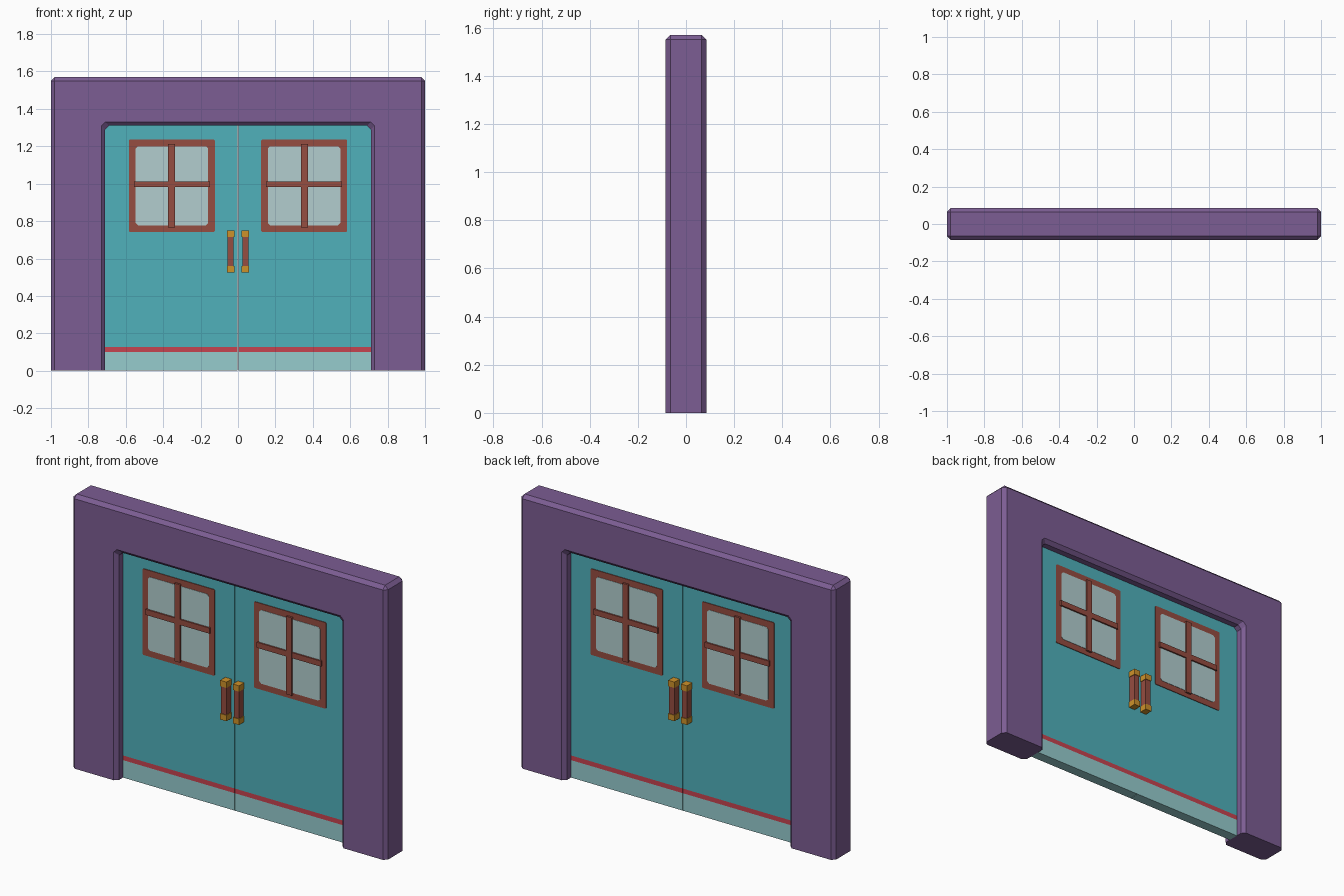
import bpy, bmesh

if "Cube" in bpy.data.objects:
    bpy.data.objects.remove(bpy.data.objects["Cube"])


def material(name, r, g, b):
    lin = [((c / 255 + 0.055) / 1.055) ** 2.4 for c in (r, g, b)]
    m = bpy.data.materials.new(name)
    m.diffuse_color = (*lin, 1)
    m.use_nodes = True
    m.node_tree.nodes["Principled BSDF"].inputs["Base Color"].default_value = m.diffuse_color
    return m


PURPLE = material("purple", 124, 93, 147)
TEAL = material("teal", 80, 177, 187)
PALE = material("pale_teal", 150, 204, 206)
RED = material("red", 198, 68, 80)
BROWN = material("brown", 150, 77, 65)
GLASS = material("glass", 178, 206, 207)
GOLD = material("gold", 206, 146, 42)


def finish(bm, name, *mats):
    bmesh.ops.recalc_face_normals(bm, faces=bm.faces[:])
    me = bpy.data.meshes.new(name)
    bm.to_mesh(me)
    bm.free()
    for m in mats:
        me.materials.append(m)
    ob = bpy.data.objects.new(name, me)
    bpy.context.collection.objects.link(ob)
    return ob


def loft(name, levels, *mats):
    """Join matching (x, z) outlines given as (y, outline) and cap both ends."""
    bm = bmesh.new()
    rings = [[bm.verts.new((x, y, z)) for x, z in pts] for y, pts in levels]
    n = len(rings[0])
    for a, b in zip(rings, rings[1:]):
        for i in range(n):
            j = (i + 1) % n
            bm.faces.new((a[i], a[j], b[j], b[i]))
    bm.faces.new(rings[0])
    bm.faces.new(rings[-1])
    bmesh.ops.remove_doubles(bm, verts=bm.verts[:], dist=1e-5)
    return finish(bm, name, *mats)


def box(name, x0, x1, y0, y1, z0, z1, mat, cut=0.0):
    """Box between limits, with the four corners of its front outline clipped."""
    if cut:
        pts = [(x0 + cut, z0), (x1 - cut, z0), (x1, z0 + cut), (x1, z1 - cut),
               (x1 - cut, z1), (x0 + cut, z1), (x0, z1 - cut), (x0, z0 + cut)]
    else:
        pts = [(x0, z0), (x1, z0), (x1, z1), (x0, z1)]
    return loft(name, [(y0, pts), (y1, pts)], mat)


# Door surround: bevelled U-shaped wall
def arch(half):
    return half + [(-x, z) for x, z in reversed(half)]


C = 0.02
face = arch([(-0.73, 0), (-0.73, 1.31), (-0.71, 1.33)])
core = arch([(-0.71, 0), (-0.71, 1.29), (-0.69, 1.31)])
face_outer = arch([(1 - C, 0), (1 - C, 1.55), (1 - C, 1.55)])
core_outer = arch([(1, 0), (1, 1.55), (1 - C, 1.57)])
f, c = face + face_outer, core + core_outer
loft("door_surround", [(-0.085, f), (-0.065, c), (0.065, c), (0.085, f)], PURPLE)

# Door leaves with painted kick band and stripe
D = 0.03
for side, s in (("left", -1), ("right", 1)):
    bm = bmesh.new()
    bmesh.ops.create_cube(bm, size=1)
    for v in bm.verts:
        v.co.x = s * (0.712 if v.co.x > 0 else 0.0015)
        v.co.y = D if v.co.y > 0 else -D
        v.co.z = 1.312 if v.co.z > 0 else 0
    for h in (0.10, 0.127):
        bmesh.ops.bisect_plane(bm, geom=bm.verts[:] + bm.edges[:] + bm.faces[:],
                               plane_co=(0, 0, h), plane_no=(0, 0, 1))
    for fc in bm.faces:
        z = fc.calc_center_median().z
        fc.material_index = 1 if z < 0.10 else 2 if z < 0.127 else 0
    finish(bm, side + "_door", TEAL, PALE, RED)

    # Windows and handles on both faces of each leaf
    for view, t in (("front", -1), ("back", 1)):
        tag = f"{side}_{view}_"

        def part(name, xa, xb, depth, za, zb, mat, cut=0.0):
            xs = sorted((s * xa, s * xb))
            ys = sorted((t * D, t * (D + depth)))
            box(tag + name, *xs, *ys, za, zb, mat, cut)

        part("window_frame", 0.124, 0.584, 0.004, 0.741, 1.236, BROWN, 0.006)
        part("window_glass", 0.16, 0.547, 0.006, 0.777, 1.20, GLASS, 0.012)
        part("window_upright", 0.337, 0.373, 0.015, 0.765, 1.212, BROWN)
        part("window_crossbar", 0.15, 0.557, 0.0145, 0.981, 1.013, BROWN)
        part("handle_grip", 0.0235, 0.0565, 0.042, 0.558, 0.717, BROWN)
        part("handle_top_cap", 0.02, 0.06, 0.046, 0.716, 0.75, GOLD)
        part("handle_bottom_cap", 0.02, 0.06, 0.046, 0.525, 0.559, GOLD)
